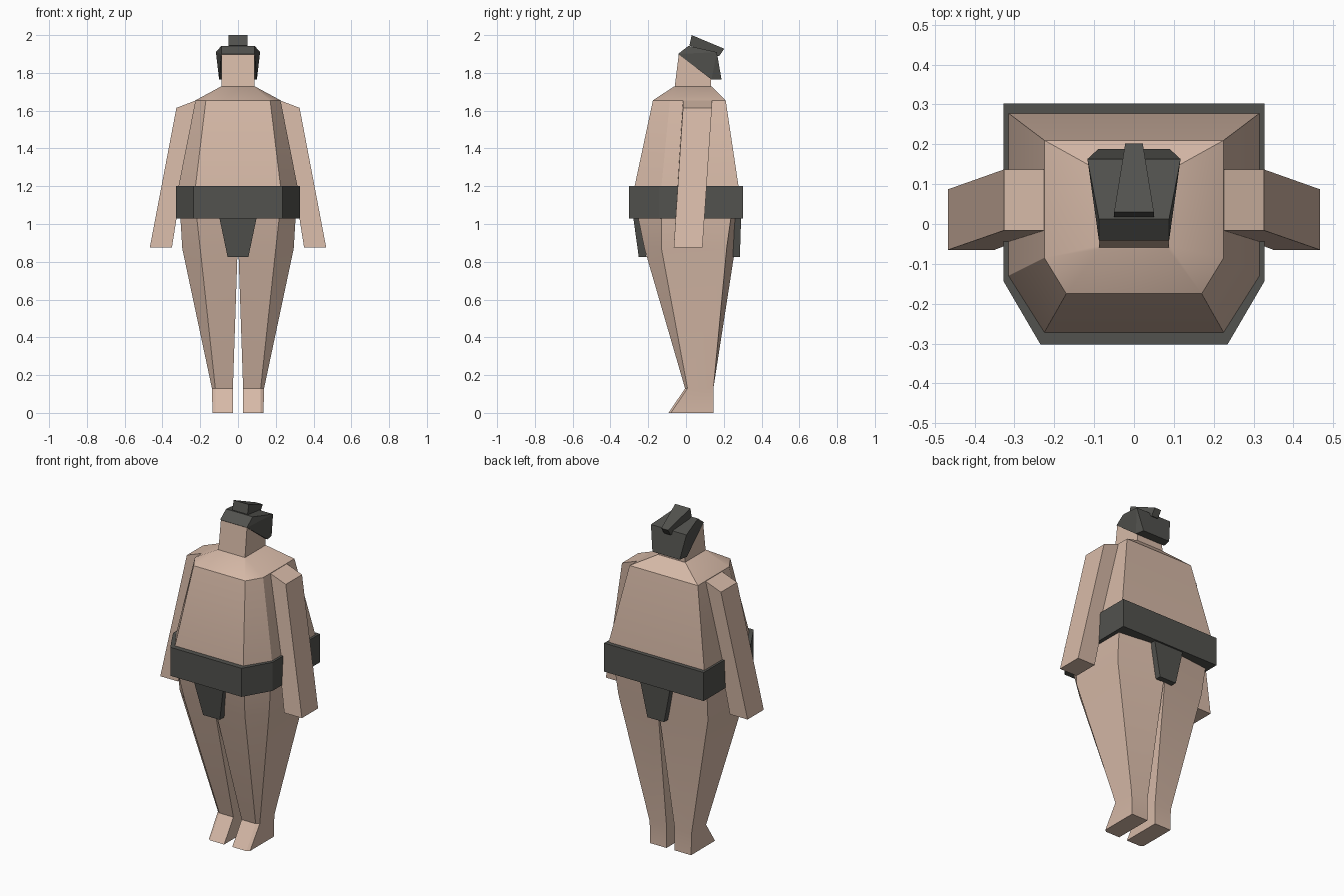
import bpy, bmesh, math

cube = bpy.data.objects.get("Cube")
if cube:
    bpy.data.objects.remove(cube, do_unlink=True)


def make_material(name, color):
    mat = bpy.data.materials.new(name)
    mat.use_nodes = True
    mat.diffuse_color = color
    shader = mat.node_tree.nodes["Principled BSDF"]
    shader.inputs["Base Color"].default_value = color
    shader.inputs["Roughness"].default_value = 0.8
    return mat


skin = make_material("skin", (0.68, 0.49, 0.39, 1))
charcoal = make_material("charcoal", (0.085, 0.085, 0.077, 1))


def finish(name, bm, mat, smooth_angle):
    bmesh.ops.recalc_face_normals(bm, faces=bm.faces)
    mesh = bpy.data.meshes.new(name)
    bm.to_mesh(mesh)
    bm.free()
    mesh.materials.append(mat)
    obj = bpy.data.objects.new(name, mesh)
    bpy.context.collection.objects.link(obj)
    if smooth_angle:
        bpy.ops.object.select_all(action="DESELECT")
        bpy.context.view_layer.objects.active = obj
        obj.select_set(True)
        bpy.ops.object.shade_smooth_by_angle(angle=math.radians(smooth_angle))
    return obj


def loft(name, rings, mat, side=1, smooth_angle=0):
    """Skin a stack of equal-length point rings and cap both ends."""
    bm = bmesh.new()
    loops = [[bm.verts.new((x * side, y, z)) for x, y, z in ring] for ring in rings]
    count = len(loops[0])
    for low, high in zip(loops, loops[1:]):
        for i in range(count):
            j = (i + 1) % count
            bm.faces.new((low[i], low[j], high[j], high[i]))
    bm.faces.new(loops[0])
    bm.faces.new(loops[-1])
    return finish(name, bm, mat, smooth_angle)


def rect(x0, x1, y0, y1, z):
    return [(x0, y0, z), (x1, y0, z), (x1, y1, z), (x0, y1, z)]


def body_ring(side_x, front_x, back_y, side_y, front_y, z):
    """Square back with a chamfered front."""
    return [(-side_x, back_y, z), (-side_x, side_y, z), (-front_x, front_y, z),
            (front_x, front_y, z), (side_x, side_y, z), (side_x, back_y, z)]


# Torso, tapering from the waist up to the neck
loft("torso", [
    body_ring(0.315, 0.225, 0.28, -0.13, -0.27, 1.05),
    body_ring(0.315, 0.225, 0.278, -0.13, -0.272, 1.2),
    body_ring(0.225, 0.17, 0.21, -0.085, -0.175, 1.655),
    body_ring(0.09, 0.085, 0.135, -0.055, -0.063, 1.728),
], skin, smooth_angle=30)

# Broad belt
loft("belt", [body_ring(0.328, 0.235, 0.302, -0.143, -0.302, z)
              for z in (1.03, 1.2)], charcoal)

# Hanging flaps, front and back
for name, top, bottom in (("front_flap", (-0.28, -0.23), (-0.25, -0.21)),
                          ("back_flap", (0.25, 0.292), (0.25, 0.285))):
    loft(name, [rect(-0.055, 0.055, *bottom, 0.825),
                rect(-0.1, 0.1, *top, 1.04)], charcoal)


# Legs with chamfered front thighs and wedge feet
def leg_ring(inner, front_x, outer, front_y, side_y, back_out, back_in, z):
    return [(inner, front_y, z), (front_x, front_y, z), (outer, side_y, z),
            (outer, back_out, z), (inner, back_in, z)]


leg_rings = [
    leg_ring(0.027, 0.12, 0.135, -0.092, -0.08, 0.145, 0.145, 0),
    leg_ring(0.027, 0.12, 0.138, -0.005, 0.008, 0.145, 0.145, 0.13),
    leg_ring(0.002, 0.2, 0.295, -0.22, -0.13, 0.215, 0.26, 0.87),
    leg_ring(0, 0.22, 0.306, -0.257, -0.13, 0.24, 0.275, 1.05),
]
arm_rings = [rect(0.35, 0.467, -0.065, 0.087, 0.875),
             rect(0.226, 0.326, -0.016, 0.137, 1.615)]
# Slope the shoulder: its inner edge sits higher
arm_rings[1] = [(x, y, z + (0.038 if x < 0.3 else 0)) for x, y, z in arm_rings[1]]

for label, side in (("left", 1), ("right", -1)):
    loft(label + "_leg", leg_rings, skin, side, smooth_angle=30)
    loft(label + "_arm", arm_rings, skin, side)

# Head
loft("head", [rect(-0.088, 0.088, -0.063, 0.133, 1.7),
              rect(-0.086, 0.086, -0.038, 0.133, 1.9)], skin)

# Hair: faceted cap, wider towards the back
bm = bmesh.new()
for x, y, z in ((0.088, -0.042, 1.9), (0.088, 0.013, 1.943), (0.117, 0.163, 1.91),
                (0.09, 0.188, 1.765), (0.1, 0.135, 1.765)):
    for side in (1, -1):
        bm.verts.new((x * side, y, z))
bmesh.ops.convex_hull(bm, input=bm.verts)
bmesh.ops.dissolve_limit(bm, angle_limit=0.02, verts=bm.verts, edges=bm.edges)
finish("hair", bm, charcoal, 0)

# Topknot, a tilted bar narrowing to the back
loft("topknot", [
    [(-0.05, 0.018, 1.945), (0.05, 0.018, 1.945), (0.05, 0.03, 2), (-0.05, 0.03, 2)],
    [(-0.022, 0.175, 1.888), (0.022, 0.175, 1.888), (0.022, 0.202, 1.928), (-0.022, 0.202, 1.928)],
], charcoal)
